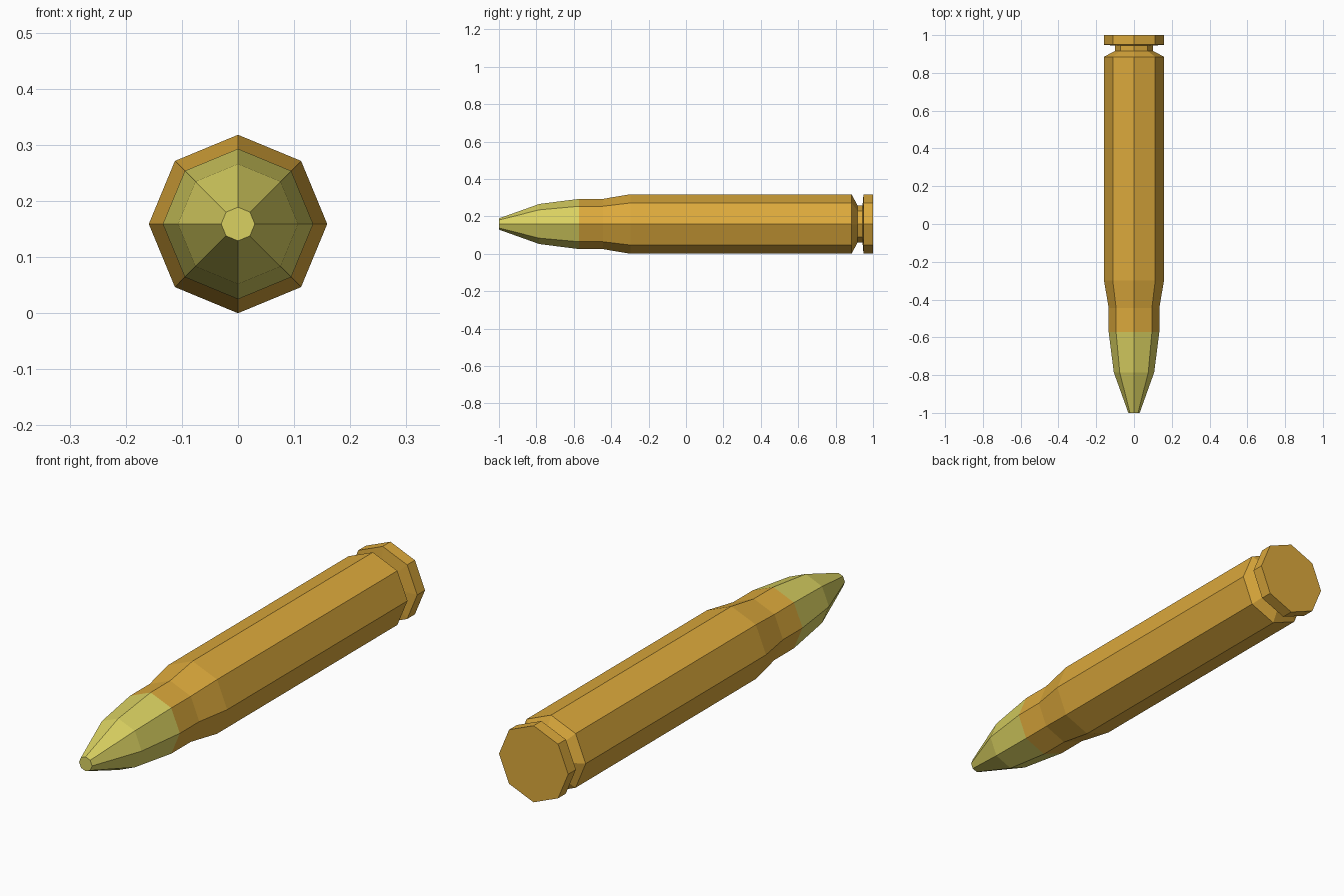
import bpy, bmesh
from math import sin, cos, pi

if "Cube" in bpy.data.objects:
    bpy.data.objects.remove(bpy.data.objects["Cube"])

SIDES = 8
R = 0.159  # largest radius, also the height of the axis


def lathe(name, profile, colour, cap_front=False, cap_back=False):
    """Octagonal solid along y from (y, radius) pairs, with a corner straight up."""
    bm = bmesh.new()
    rings = [[bm.verts.new((r * sin(2 * pi * i / SIDES), y, R + r * cos(2 * pi * i / SIDES)))
              for i in range(SIDES)] for y, r in profile]
    for a, b in zip(rings, rings[1:]):
        for i in range(SIDES):
            j = (i + 1) % SIDES
            bm.faces.new((a[i], a[j], b[j], b[i]))
    if cap_front:
        bm.faces.new(rings[0][::-1])
    if cap_back:
        bm.faces.new(rings[-1])
    # profile runs from -y to +y: make every face point outward
    bm.normal_update()
    for f in bm.faces:
        c = f.calc_center_median()
        n = f.normal
        if abs(n.y) > 0.999:
            flip = n.y * c.y < 0
        else:
            flip = n.x * c.x + n.z * (c.z - R) < 0
        if flip:
            f.normal_flip()
    mesh = bpy.data.meshes.new(name)
    bm.to_mesh(mesh)
    bm.free()
    mat = bpy.data.materials.new(name + "_colour")
    mat.diffuse_color = colour
    mat.use_nodes = True
    mat.node_tree.nodes["Principled BSDF"].inputs["Base Color"].default_value = mat.diffuse_color
    mesh.materials.append(mat)
    obj = bpy.data.objects.new(name, mesh)
    bpy.context.collection.objects.link(obj)
    return obj


# Pointed tip with a small flat nose
lathe("tip", [(-1.0, 0.03), (-0.785, 0.107), (-0.573, 0.134)],
      (0.70, 0.64, 0.12, 1), cap_front=True)

# Casing: neck, shoulder, body, groove and rim
lathe("casing", [(-0.573, 0.134), (-0.445, 0.134), (-0.298, R), (0.885, R),
                 (0.917, 0.10), (0.944, 0.10), (0.949, R), (1.0, R)],
      (0.72, 0.40, 0.045, 1), cap_back=True)
